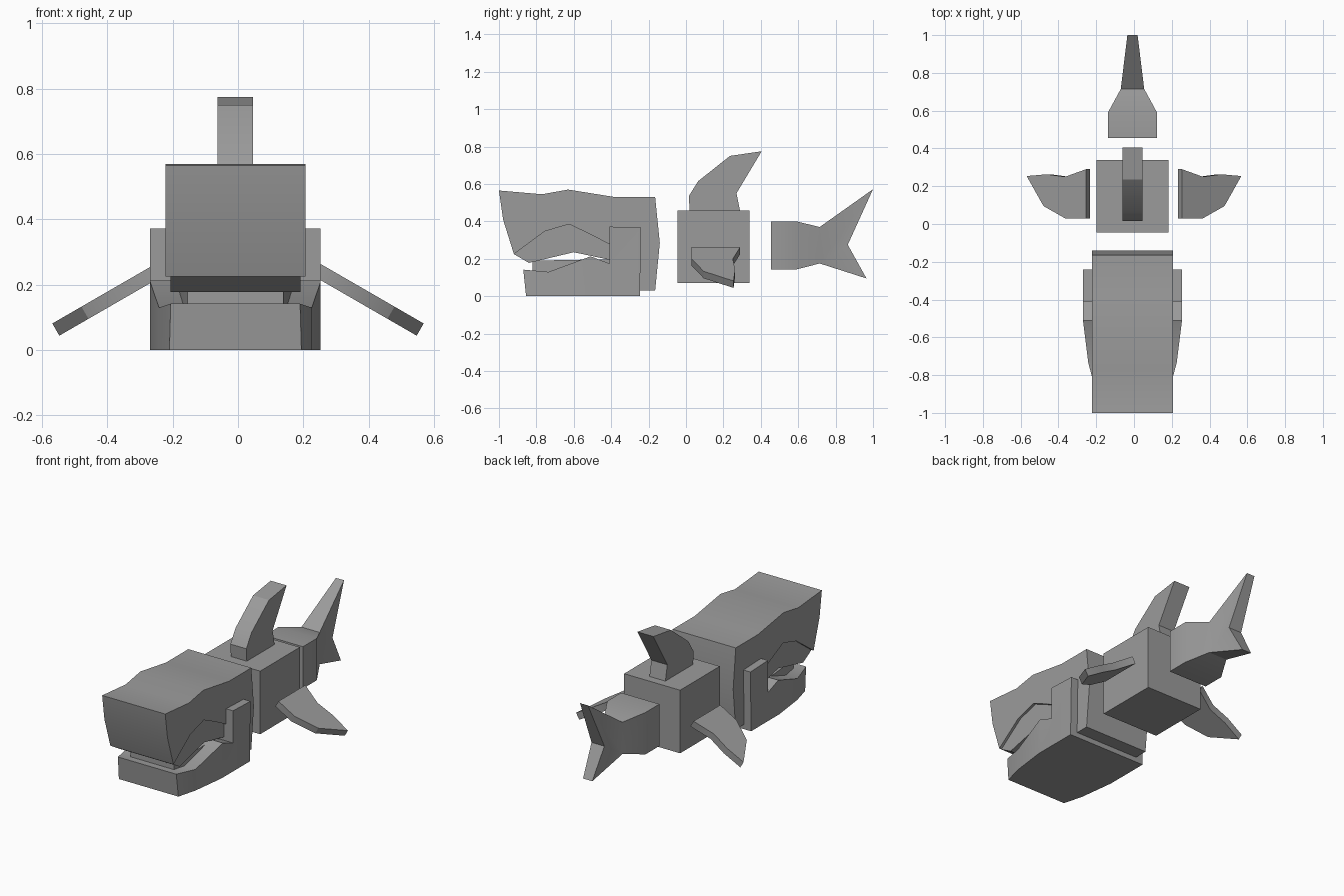
import bpy, bmesh
from math import radians, sin, cos

cube = bpy.data.objects.get("Cube")
if cube:
    bpy.data.objects.remove(cube, do_unlink=True)

grey = bpy.data.materials.new("plain_grey")
grey.use_nodes = True
COLOUR = (0.33, 0.33, 0.33, 1)
grey.diffuse_color = COLOUR
grey.node_tree.nodes["Principled BSDF"].inputs["Base Color"].default_value = COLOUR

CX = -0.008  # midline of the body parts


def finish(name, bm):
    bmesh.ops.recalc_face_normals(bm, faces=bm.faces)
    mesh = bpy.data.meshes.new(name)
    bm.to_mesh(mesh)
    bm.free()
    mesh.materials.append(grey)
    obj = bpy.data.objects.new(name, mesh)
    bpy.context.collection.objects.link(obj)
    bpy.ops.object.select_all(action="DESELECT")
    obj.select_set(True)
    bpy.context.view_layer.objects.active = obj
    bpy.ops.object.shade_smooth_by_angle(angle=radians(30))
    return obj


def slab(points):
    """Extrude a closed outline from x = -1 to x = 1."""
    bm = bmesh.new()
    face = bm.faces.new([bm.verts.new((-1, a, b)) for a, b in points])
    out = bmesh.ops.extrude_face_region(bm, geom=[face], use_keep_orig=True)
    for v in out["geom"]:
        if isinstance(v, bmesh.types.BMVert):
            v.co.x = 1
    return bm


def width_at(y, widths):
    for (y0, w0), (y1, w1) in zip(widths, widths[1:]):
        if y <= y1:
            t = max(0, (y - y0) / (y1 - y0))
            return w0 + (w1 - w0) * t
    return widths[-1][1]


def part(name, points, widths):
    """Side profile with a half width that is constant or varies along y."""
    bm = slab(points)
    if isinstance(widths, float):
        widths = [(-2, widths), (2, widths)]
    for y, _ in widths[1:-1]:
        bmesh.ops.bisect_plane(bm, geom=bm.verts[:] + bm.edges[:] + bm.faces[:],
                               plane_co=(0, y, 0), plane_no=(0, 1, 0), dist=1e-5)
    for v in bm.verts:
        v.co.x = CX + v.co.x * width_at(v.co.y, widths)
    return finish(name, bm)


# Head: wavy top, bowed front and arched lip
part("head", [(-1, .565), (-.77, .545), (-.63, .57), (-.38, .53), (-.165, .53),
              (-.14, .285), (-.165, .03), (-.3, .03), (-.3, .24), (-.41, .278),
              (-.52, .335), (-.625, .385), (-.755, .347), (-.92, .225),
              (-.978, .41)], .214)

# Upper gum, slightly narrower than the head
part("upper_gum", [(-.92, .225), (-.84, .178), (-.6, .235), (-.41, .195),
                   (-.3, .2), (-.3, .45), (-.9, .45)], .199)

# Lower jaw with raised cheeks, tapering forward
part("lower_jaw", [(-.87, .142), (-.735, .13), (-.51, .213), (-.41, .175),
                   (-.41, .372), (-.24, .366), (-.247, 0), (-.855, 0)],
     [(-.87, .198), (-.735, .234), (-.52, .261), (-.2, .261)])

# Tongue block between the jaws
part("tongue", [(-.82, .1), (-.3, .1), (-.3, .2), (-.82, .19)],
     [(-.82, .147), (-.6, .172), (-.3, .172)])

# Body block
part("body", [(-.045, .07), (.34, .07), (.34, .457), (-.045, .457)], .19)

# Swept dorsal fin
part("dorsal_fin", [(.02, .45), (.015, .535), (.065, .615), (.235, .75),
                    (.405, .775), (.27, .55), (.29, .45)], .054)

# Forked tail, thinning toward the tips
part("tail", [(.455, .4), (.59, .4), (.715, .37), (1, .572), (.865, .275),
              (.965, .095), (.715, .175), (.59, .143), (.455, .143)],
     [(.455, .13), (.59, .13), (.715, .062), (1, .027)])

# Side fins: outline along the fin, drooping outward
fin_outline = [(0, .03), (.128, .03), (.26, .095), (.363, .254),
               (.24, .263), (.128, .25), (0, .29)]
droop, thick = radians(30), .043
for name, side in (("left_fin", 1), ("right_fin", -1)):
    bm = slab([(y, s) for s, y in fin_outline])
    for v in bm.verts:
        s, depth = v.co.z, (1 - v.co.x) / 2 * thick
        v.co.x = side * (.254 + s * cos(droop) - depth * sin(droop))
        v.co.z = .263 - s * sin(droop) - depth * cos(droop)
    finish(name, bm)
